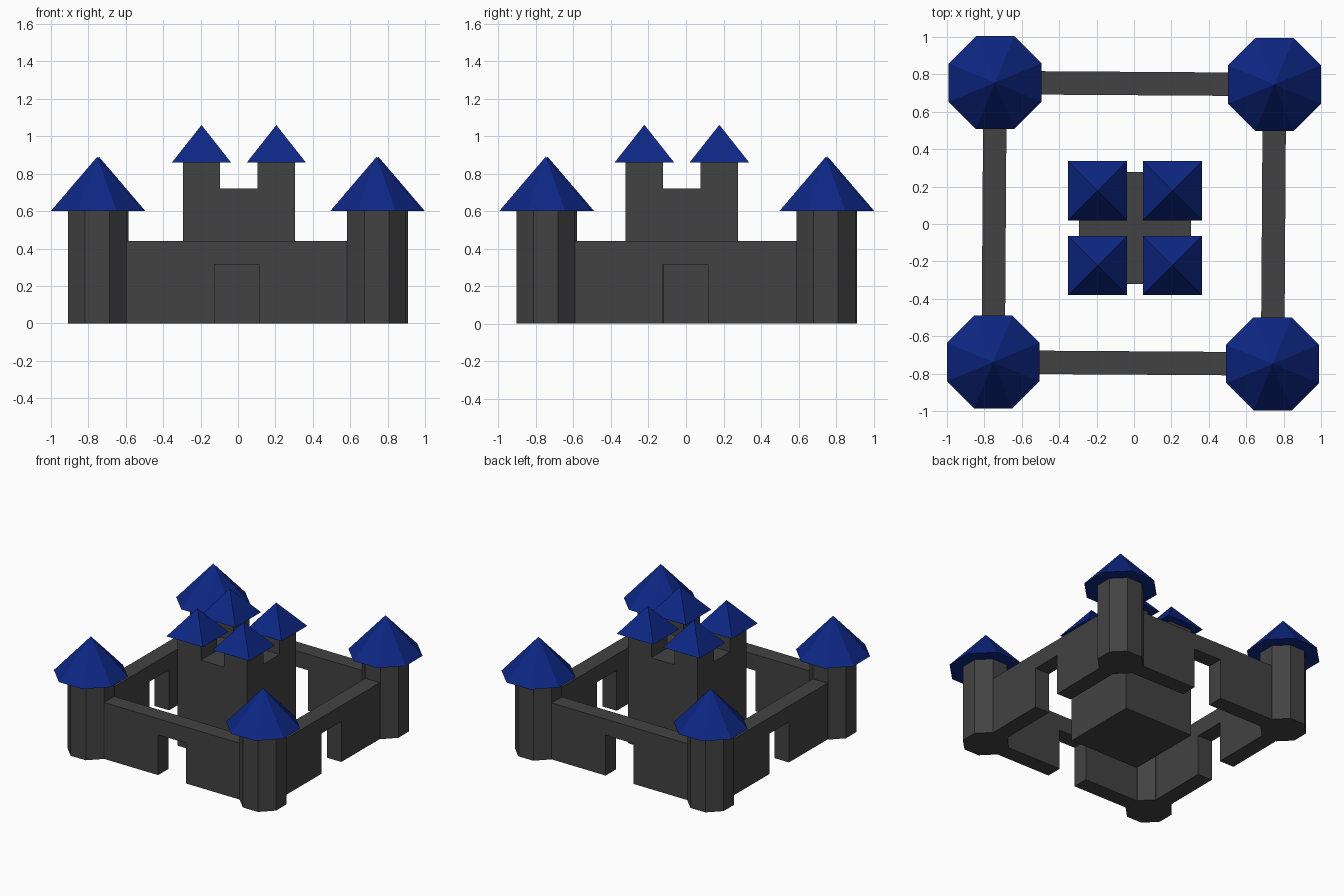
import bpy, bmesh, math
from mathutils import Matrix, Vector

default = bpy.data.objects.get("Cube")
if default:
    bpy.data.objects.remove(default, do_unlink=True)


def make_material(name, colour):
    mat = bpy.data.materials.new(name)
    mat.use_nodes = True
    mat.diffuse_color = colour
    mat.node_tree.nodes["Principled BSDF"].inputs["Base Color"].default_value = colour
    return mat


STONE = make_material("dark_grey_stone", (0.055, 0.055, 0.055, 1))
ROOF = make_material("royal_blue_roof", (0.004, 0.02, 0.23, 1))


def finish(bm, name, mat, matrix=Matrix()):
    bmesh.ops.recalc_face_normals(bm, faces=bm.faces)
    mesh = bpy.data.meshes.new(name)
    bm.to_mesh(mesh)
    bm.free()
    mesh.materials.append(mat)
    obj = bpy.data.objects.new(name, mesh)
    obj.matrix_world = matrix
    bpy.context.collection.objects.link(obj)
    return obj


def prism(name, mat, sides, apothem, centre, z0, z1, pointed=False):
    """Regular prism or pyramid with flat sides facing the axes."""
    radius = apothem / math.cos(math.pi / sides)
    bm = bmesh.new()
    bmesh.ops.create_cone(
        bm, cap_ends=True, segments=sides, radius1=radius,
        radius2=0 if pointed else radius, depth=z1 - z0,
        matrix=Matrix.Translation((centre[0], centre[1], (z0 + z1) / 2))
        @ Matrix.Rotation(math.pi / sides, 4, "Z"))
    bmesh.ops.remove_doubles(bm, verts=bm.verts, dist=0.0001)
    return finish(bm, name, mat)


def wall(name, matrix):
    """Straight wall with a doorway through its middle, along local x."""
    end, door, top, lintel = 0.66, 0.12, 0.44, 0.315
    profile = [(-end, 0), (-door, 0), (-door, lintel), (door, lintel),
               (door, 0), (end, 0), (end, top), (-end, top)]
    bm = bmesh.new()
    face = bm.faces.new([bm.verts.new((x, -SPAN - 0.0625, z)) for x, z in profile])
    extruded = bmesh.ops.extrude_face_region(bm, geom=[face], use_keep_orig=True)
    moved = [g for g in extruded["geom"] if isinstance(g, bmesh.types.BMVert)]
    bmesh.ops.translate(bm, verts=moved, vec=(0, 0.125, 0))
    finish(bm, name, STONE, matrix)


# Outer ring: four walls and four towers, slightly turned as a whole
SPAN = 0.747
RING = Matrix.Translation((-0.001, 0.004, 0)) @ Matrix.Rotation(-0.0067, 4, "Z")
SIDES = ["front", "left", "back", "right"]
CORNERS = ["front_left", "back_left", "back_right", "front_right"]
for i in range(4):
    turn = RING @ Matrix.Rotation(i * math.pi / 2, 4, "Z")
    wall(SIDES[i] + "_wall", turn)
    corner = turn @ Vector((SPAN, -SPAN, 0))
    prism(CORNERS[i] + "_tower", STONE, 8, 0.157, corner, 0, 0.6)
    prism(CORNERS[i] + "_tower_roof", ROOF, 8, 0.248, corner, 0.6, 0.89, True)

# Central keep: a block whose four top corners rise as turrets
KEEP = Vector((0.005, -0.022, 0))
HALF, INNER, DECK, TURRET_TOP = 0.3, 0.1, 0.72, 0.86
bm = bmesh.new()
bmesh.ops.create_cube(bm, size=1, matrix=Matrix.Translation((0, 0, DECK / 2))
                      @ Matrix.Diagonal((2 * HALF, 2 * HALF, DECK, 1)))
for axis in (Vector((1, 0, 0)), Vector((0, 1, 0))):
    for side in (-INNER, INNER):
        bmesh.ops.bisect_plane(bm, geom=bm.verts[:] + bm.edges[:] + bm.faces[:],
                               plane_co=axis * side, plane_no=axis)
corners = []
for f in bm.faces:
    c = f.calc_center_median()
    if c.z > DECK - 0.001 and abs(c.x) > INNER and abs(c.y) > INNER:
        corners.append(f)
raised = bmesh.ops.extrude_face_region(bm, geom=corners)
tops = [g for g in raised["geom"] if isinstance(g, bmesh.types.BMVert)]
bmesh.ops.translate(bm, verts=tops, vec=(0, 0, TURRET_TOP - DECK))
leftover = [f for f in corners if f.is_valid]
if leftover:
    bmesh.ops.delete(bm, geom=leftover, context="FACES_ONLY")
finish(bm, "keep", STONE, Matrix.Translation(KEEP))

# Turret roofs
for x_name, sx in (("left", 1), ("right", -1)):
    for y_name, sy in (("front", -1), ("back", 1)):
        centre = KEEP + Vector((sx, sy, 0)) * (HALF + INNER) / 2
        prism(f"{y_name}_{x_name}_turret_roof", ROOF, 4, 0.158, centre,
              TURRET_TOP, 1.06, True)
